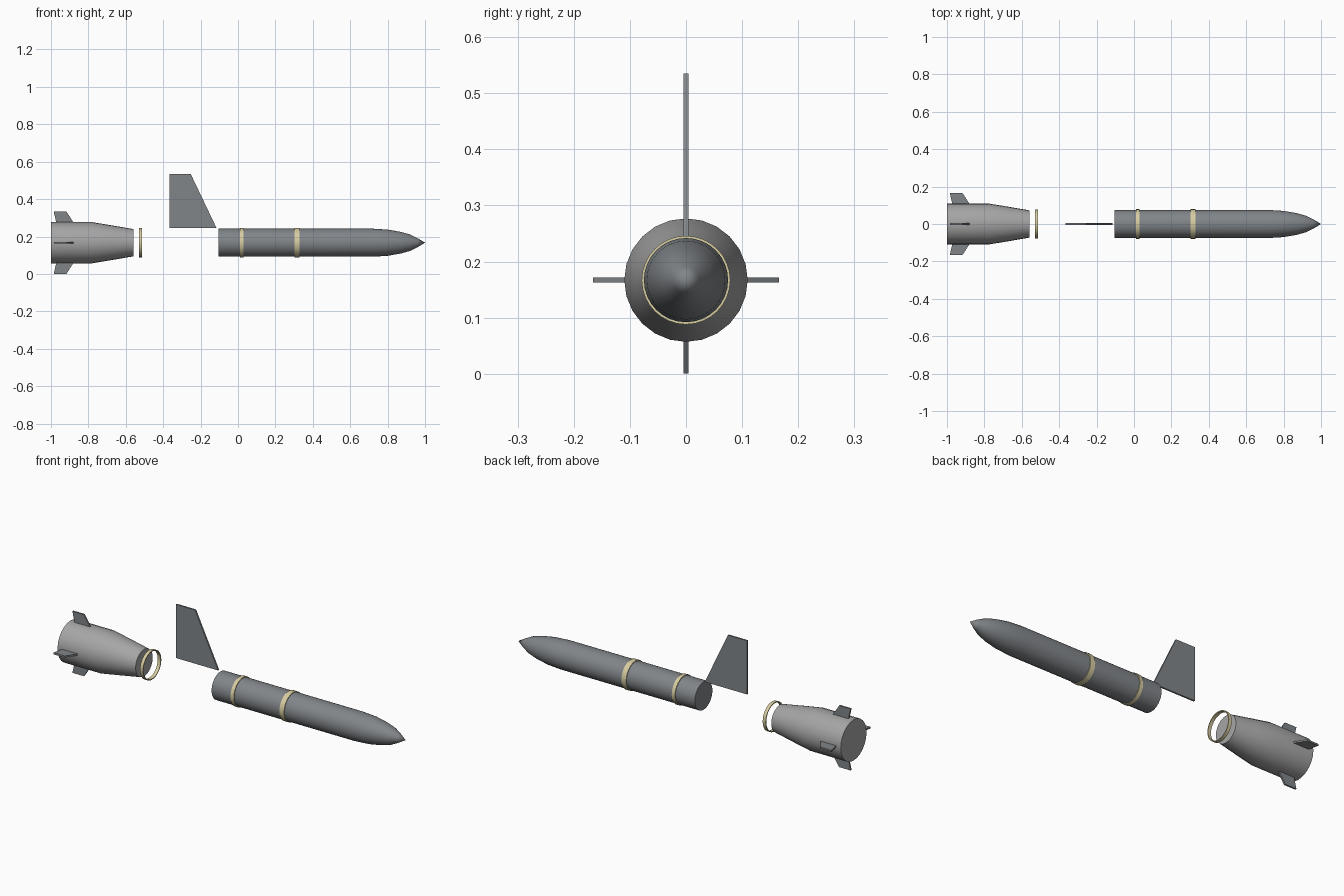
import bpy, bmesh, math
from mathutils import Matrix

cube = bpy.data.objects.get("Cube")
if cube:
    bpy.data.objects.remove(cube, do_unlink=True)

AXIS_Z = 0.167


def material(name, rgb):
    m = bpy.data.materials.new(name)
    m.use_nodes = True
    m.diffuse_color = (*rgb, 1)
    m.node_tree.nodes["Principled BSDF"].inputs["Base Color"].default_value = (*rgb, 1)
    return m


BODY = material("blue grey", (0.22, 0.235, 0.25))
TAIL = material("light grey", (0.38, 0.38, 0.38))
BAND = material("pale tan", (0.68, 0.61, 0.36))


def finish(bm, name, mat, smooth=False):
    bmesh.ops.recalc_face_normals(bm, faces=bm.faces)
    me = bpy.data.meshes.new(name)
    bm.to_mesh(me)
    bm.free()
    ob = bpy.data.objects.new(name, me)
    bpy.context.collection.objects.link(ob)
    me.materials.append(mat)
    ob.location.z = AXIS_Z
    if smooth:
        bpy.ops.object.select_all(action='DESELECT')
        ob.select_set(True)
        bpy.context.view_layer.objects.active = ob
        bpy.ops.object.shade_smooth_by_angle(angle=math.radians(35))
    return ob


def lathe(name, profile, mat, sides=32, closed=False):
    """Revolve (x, radius) points around the x axis."""
    bm = bmesh.new()
    vs = [bm.verts.new((x, 0, r)) for x, r in profile]
    pairs = list(zip(vs, vs[1:])) + ([(vs[-1], vs[0])] if closed else [])
    edges = [bm.edges.new(p) for p in pairs]
    bmesh.ops.spin(bm, geom=vs + edges, cent=(0, 0, 0), axis=(1, 0, 0),
                   angle=math.tau, steps=sides, use_duplicate=False)
    bmesh.ops.remove_doubles(bm, verts=bm.verts, dist=0.0002)
    return finish(bm, name, mat, True)


def fin(name, outline, mat, thick=0.009, angle=0):
    """Extrude an (x, height) outline and roll it about the x axis."""
    bm = bmesh.new()
    face = bm.faces.new([bm.verts.new((x, -thick / 2, h)) for x, h in outline])
    ext = bmesh.ops.extrude_face_region(bm, geom=[face])
    verts = [v for v in ext["geom"] if isinstance(v, bmesh.types.BMVert)]
    bmesh.ops.translate(bm, verts=verts, vec=(0, thick, 0))
    bm.transform(Matrix.Rotation(angle, 4, 'X'))
    return finish(bm, name, mat)


def ring(name, x0, x1, inner, outer):
    return lathe(name, [(x0, inner), (x0, outer), (x1, outer), (x1, inner)],
                 BAND, closed=True)


# Main body with pointed nose
lathe("body", [(-0.105, 0), (-0.105, 0.075), (0.72, 0.075), (0.8, 0.07),
               (0.87, 0.058), (0.92, 0.044), (0.96, 0.024), (1, 0)], BODY)

# Bands on the body and the separate ring
ring("rear_band", 0.01, 0.03, 0.07, 0.079)
ring("front_band", 0.302, 0.33, 0.07, 0.079)
ring("loose_ring", -0.53, -0.512, 0.073, 0.078)

# Flared tail section
lathe("tail_section", [(-1, 0), (-1, 0.11), (-0.78, 0.11), (-0.67, 0.092),
                       (-0.56, 0.073), (-0.56, 0)], TAIL, sides=24)

# Tall upright fin
fin("upright_fin", [(-0.367, 0.079), (-0.115, 0.079),
                    (-0.253, 0.368), (-0.367, 0.368)], BODY)

# Four small tail fins
for i, side in enumerate(("top", "right", "bottom", "left")):
    fin(side + "_tail_fin", [(-0.97, 0.1), (-0.875, 0.1), (-0.882, 0.112),
                             (-0.917, 0.166), (-0.985, 0.166)],
        BODY, angle=i * math.pi / 2)
